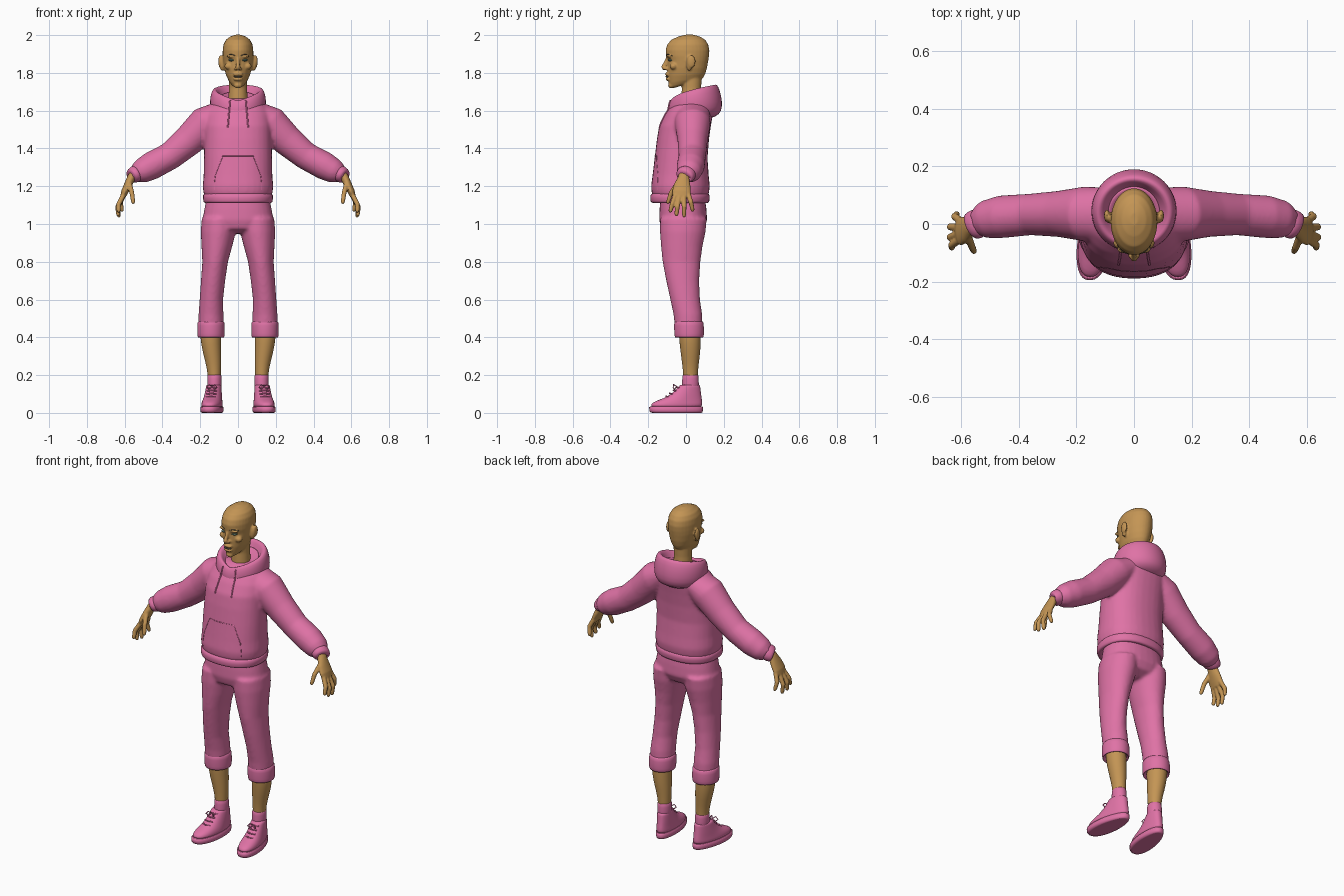
import bpy, bmesh
from math import sin, cos, pi, copysign
from mathutils import Vector

N = 32


def material(name, rgb):
    m = bpy.data.materials.new(name)
    m.diffuse_color = (*rgb, 1)
    return m


PINK = material("pink_cloth", (0.74, 0.17, 0.38))
SKIN = material("skin", (0.55, 0.30, 0.09))
DARK = material("dark_detail", (0.10, 0.08, 0.05))
EYE = material("eye_green", (0.12, 0.22, 0.17))


# ---- ring stacks: every soft part is a stack of closed rings ----
def ring(zf, zb, yf, yb, rx, cx=0, p=2.0, v=1.0, shear=0, taper=0):
    """Flat oval from yf to yb; height goes from zf in front to zb at the back."""
    pts = []
    for i in range(N):
        a = 2 * pi * i / N
        c = copysign(abs(cos(a)) ** (2 / p), cos(a))
        s = copysign(abs(sin(a)) ** (2 / p), sin(a))
        y = (yf + yb) / 2 + s * (yb - yf) / 2
        x = cx + c * rx * (1 - taper * max(s, 0)) - shear * y
        pts.append(Vector((x, y, zf + (zb - zf) * ((1 + s) / 2) ** v)))
    return pts


def stack(rows, **kw):
    """Rows of (z, yf, yb, rx)."""
    return [ring(z, z, yf, yb, rx, **kw) for z, yf, yb, rx in rows]


def leg_stack(rows, **kw):
    """Rows of (z, cx, yf, yb, rx)."""
    return [ring(z, z, yf, yb, rx, cx=cx, **kw) for z, cx, yf, yb, rx in rows]


def tube(path):
    """Path of (point, radius across y, other radius)."""
    P = [Vector(q[0]) for q in path]
    out = []
    for i, (_, a, b) in enumerate(path):
        d = (P[min(i + 1, len(P) - 1)] - P[max(i - 1, 0)]).normalized()
        side = Vector((0, 1, 0)) - d * d.y
        side.normalize()
        up = d.cross(side)
        out.append([P[i] + side * a * cos(2 * pi * k / N) + up * b * sin(2 * pi * k / N) for k in range(N)])
    return out


def ball(x, y, z, rx, ry, rz):
    out = []
    for i in range(1, 12):
        t = pi * i / 12
        zz, s = z - rz * cos(t), sin(t)
        out.append(ring(zz, zz, y - ry * s, y + ry * s, rx * s, cx=x))
    return out


def build(name, parts, mat, mirror=False, voxel=0, smooth=0, subsurf=0):
    bm = bmesh.new()
    for rings in parts:
        vs = [[bm.verts.new(p) for p in r] for r in rings]
        for r0, r1 in zip(vs, vs[1:]):
            for k in range(N):
                j = (k + 1) % N
                bm.faces.new((r0[k], r0[j], r1[j], r1[k])).smooth = True
        bm.faces.new(vs[0])
        bm.faces.new(vs[-1])
    bmesh.ops.recalc_face_normals(bm, faces=bm.faces)
    me = bpy.data.meshes.new(name)
    bm.to_mesh(me)
    bm.free()
    me.materials.append(mat)
    ob = bpy.data.objects.new(name, me)
    bpy.context.collection.objects.link(ob)
    if mirror:
        ob.modifiers.new("mirror", 'MIRROR').use_mirror_merge = False
    if voxel:
        m = ob.modifiers.new("blend", 'REMESH')
        m.mode, m.voxel_size, m.use_smooth_shade = 'VOXEL', voxel, True
    if smooth:
        m = ob.modifiers.new("soften", 'SMOOTH')
        m.factor, m.iterations = 0.5, smooth
    if subsurf:
        m = ob.modifiers.new("round", 'SUBSURF')
        m.levels = m.render_levels = subsurf
    return ob


def cord(name, pts, radius, mat):
    cu = bpy.data.curves.new(name, 'CURVE')
    cu.dimensions, cu.bevel_depth, cu.bevel_resolution = '3D', radius, 2
    sp = cu.splines.new('POLY')
    sp.points.add(len(pts) - 1)
    for q, p in zip(sp.points, pts):
        q.co = (*p, 1)
    cu.materials.append(mat)
    cu.use_fill_caps = True
    bpy.context.collection.objects.link(bpy.data.objects.new(name, cu))


# ---- hoodie: body and sleeves blended together ----
body = stack([(1.13, -.165, .11, .172), (1.165, -.182, .122, .183), (1.20, -.185, .126, .187),
              (1.26, -.177, .12, .182), (1.35, -.166, .114, .18), (1.45, -.154, .122, .178),
              (1.52, -.142, .132, .178), (1.58, -.113, .142, .172), (1.62, -.085, .143, .155),
              (1.65, -.06, .13, .125), (1.665, -.03, .10, .07)], p=2.3)
sleeve = tube([((.07, .035, 1.60), .09, .06), ((.17, .035, 1.535), .095, .092), ((.26, .035, 1.443), .08, .083),
               ((.36, .033, 1.36), .072, .073), ((.46, .025, 1.307), .074, .074),
               ((.515, .015, 1.277), .066, .064), ((.545, .005, 1.262), .048, .045)])
sleeve_mirrored = [[Vector((-p.x, p.y, p.z)) for p in r] for r in sleeve]
hoodie = build("hoodie_body", [body, sleeve, sleeve_mirrored], PINK, voxel=.009, smooth=6)
build("hoodie_hem", [stack([(1.125, -.15, .09, .15), (1.11, -.165, .105, .165), (1.112, -.184, .12, .18),
                            (1.12, -.19, .125, .185), (1.155, -.19, .127, .187), (1.168, -.18, .12, .182)],
                           p=2.3)], PINK, subsurf=1)
build("sleeve_cuff", [tube([((.53, .005, 1.272), .046, .042), ((.54, .002, 1.267), .053, .046),
                            ((.56, -.004, 1.255), .05, .042), ((.572, -.008, 1.247), .042, .034),
                            ((.565, -.008, 1.252), .03, .024)])], PINK, mirror=True, subsurf=1)

# ---- hood resting round the neck ----
hood_rows = [(1.61, 1.65, -.03, .10, .06), (1.635, 1.685, -.055, .13, .09), (1.648, 1.728, -.068, .142, .108),
             (1.655, 1.742, -.078, .157, .125), (1.64, 1.73, -.09, .172, .14), (1.61, 1.68, -.10, .188, .15),
             (1.57, 1.62, -.10, .194, .148), (1.545, 1.58, -.085, .18, .13), (1.53, 1.555, -.05, .13, .09)]
hood = build("hood", [[ring(*r, v=.5) for r in hood_rows]], PINK, subsurf=1)
build("hood_lining_fold", [[ring(*r, v=.5) for r in
      [(1.60, 1.69, -.04, .115, .075), (1.62, 1.705, -.05, .125, .085), (1.628, 1.695, -.056, .134, .094),
       (1.60, 1.66, -.05, .125, .085)]]], PINK, subsurf=1)

# ---- trousers with turned-up cuffs ----
hips = stack([(1.14, -.135, .10, .165), (1.08, -.14, .108, .178), (1.02, -.142, .112, .188),
              (.975, -.13, .09, .16), (.95, -.08, .04, .09)], p=2.3)
legs = [leg_stack([(1.03, s * .10, -.137, .11, .092), (.96, s * .104, -.138, .104, .093),
                   (.88, s * .112, -.132, .087, .081), (.80, s * .121, -.124, .076, .068),
                   (.70, s * .132, -.105, .07, .064), (.60, s * .141, -.083, .074, .062),
                   (.52, s * .143, -.066, .086, .066), (.45, s * .143, -.058, .088, .066)]) for s in (1, -1)]
build("trousers", [hips] + legs, PINK, voxel=.009, smooth=5)
build("trouser_cuff", [leg_stack([(.488, .143, -.055, .083, .064), (.484, .143, -.064, .093, .072),
                                  (.44, .143, -.063, .096, .073), (.402, .143, -.061, .095, .072),
                                  (.396, .143, -.055, .088, .067), (.42, .143, -.048, .08, .06)])],
      PINK, mirror=True, subsurf=1)

# ---- bare lower legs, socks, shoes ----
build("lower_leg", [leg_stack([(.46, .145, -.04, .08, .056), (.40, .145, -.037, .078, .055),
                               (.33, .139, -.03, .077, .05), (.26, .129, -.02, .067, .041),
                               (.20, .125, -.014, .062, .034), (.14, .125, -.014, .062, .034)])],
      SKIN, mirror=True, subsurf=1)
build("sock", [leg_stack([(.203, .125, -.012, .06, .032), (.204, .125, -.019, .066, .038),
                          (.16, .125, -.021, .068, .038), (.10, .125, -.025, .07, .038)])],
      PINK, mirror=True, subsurf=1)
shoe = dict(cx=.13, p=2.4, shear=.12, taper=.22)
build("shoe_sole", [stack([(0, -.175, .078, .049), (.002, -.188, .086, .056), (.012, -.194, .089, .059),
                           (.03, -.195, .09, .059), (.034, -.188, .085, .055)], **shoe)], PINK, mirror=True)
build("shoe_upper", [stack([(.025, -.19, .086, .055), (.045, -.187, .087, .055), (.062, -.165, .086, .052),
                            (.078, -.115, .083, .048), (.10, -.078, .08, .045), (.125, -.052, .077, .042),
                            (.145, -.036, .075, .04), (.15, -.028, .068, .036)], **shoe)],
      PINK, mirror=True, subsurf=1)
for s in (1, -1):
    for i in range(4):
        y, z = -.105 + .019 * i, .088 + .016 * i
        x = .13 - .12 * y
        cord("shoe_lace", [(s * (x + dx), y + abs(dx) * .5, z - abs(dx) * .15) for dx in (-.026, -.012, 0, .012, .026)],
             .004, PINK)
    for d in (-1, 1):
        cord("lace_bow", [(s * (.138 + d * k), y, z) for k, y, z in
                          [(0, -.05, .14), (.014, -.066, .15), (.026, -.068, .135), (.016, -.06, .125), (0, -.05, .138)]],
             .003, PINK)

# ---- hands ----
palm = tube([((.545, -.005, 1.275), .03, .023), ((.565, -.012, 1.245), .03, .022), ((.583, -.02, 1.205), .044, .021),
             ((.60, -.024, 1.17), .05, .019), ((.61, -.024, 1.143), .046, .014)])
fingers = [[(.605, -.055, 1.155), (.632, -.073, 1.105), (.632, -.084, 1.065)],
           [(.608, -.035, 1.15), (.638, -.046, 1.09), (.634, -.051, 1.045)],
           [(.608, -.012, 1.15), (.637, -.01, 1.09), (.63, -.01, 1.04)],
           [(.602, .012, 1.16), (.622, .026, 1.115), (.613, .036, 1.07)],
           [(.576, -.04, 1.22), (.562, -.079, 1.165), (.554, -.096, 1.112)]]
digits = []
for b, m, t in fingers:
    b, m, t = Vector(b), Vector(m), Vector(t)
    digits.append(tube([(b, .013, .013), (m, .0125, .0125), (t.lerp(m, .25), .011, .011),
                        (t, .009, .009), (t + (t - m) * .1, .004, .004)]))
build("hand", [palm] + digits, SKIN, mirror=True, voxel=.0045, smooth=2)

# ---- head, neck and face ----
skull = [ring(*r) for r in [
    (1.718, 1.75, -.07, .03, .02), (1.724, 1.76, -.085, .07, .036), (1.745, 1.775, -.092, .092, .05),
    (1.785, 1.795, -.098, .102, .064), (1.825, 1.825, -.099, .111, .073), (1.865, 1.865, -.097, .118, .079),
    (1.89, 1.89, -.106, .122, .081), (1.92, 1.92, -.108, .124, .081), (1.95, 1.95, -.099, .118, .077),
    (1.975, 1.975, -.078, .102, .064), (1.992, 1.992, -.042, .075, .042), (2.002, 2.002, -.005, .04, .014)]]
neck = stack([(1.60, -.03, .09, .06), (1.66, -.025, .082, .051), (1.72, -.022, .08, .048), (1.80, -.03, .085, .05)])
nose = tube([((0, -.096, 1.885), .008, .009), ((0, -.108, 1.855), .01, .009), ((0, -.121, 1.83), .011, .012),
             ((0, -.116, 1.816), .007, .01)])
face = [skull, neck, nose, ball(0, -.098, 1.793, .028, .013, .009), ball(0, -.095, 1.767, .025, .013, .009),
        ball(0, -.078, 1.734, .022, .017, .016)]
for s in (1, -1):
    face += [ball(s * .013, -.106, 1.822, .009, .012, .008),      # nostrils
             ball(s * .05, -.066, 1.835, .022, .02, .018),        # cheekbones
             ball(s * .034, -.088, 1.887, .026, .014, .008),      # brow ridge
             ball(s * .084, .018, 1.85, .014, .016, .04),         # ears
             ball(s * .094, .028, 1.86, .010, .022, .034)]
head = build("head", face, SKIN, voxel=.0055, smooth=2)
build("eye", [ball(.033, -.081, 1.868, .017, .015, .007)], EYE, mirror=True)
build("mouth", [ball(0, -.098, 1.780, .024, .011, .005)], DARK)

# ---- fine lines laid on the surface ----
bpy.context.view_layer.update()
dg = bpy.context.evaluated_depsgraph_get()


def front(objs, x, z, lift=.001):
    hits = [o.evaluated_get(dg).ray_cast(Vector((x, -1, z)), Vector((0, 1, 0))) for o in objs]
    ys = [h[1].y for h in hits if h[0]]
    return (x, min(ys, default=-.1) - lift, z)


for s in (1, -1):
    cord("eyebrow", [front([head], s * x, z) for x, z in [(.016, 1.892), (.03, 1.897), (.045, 1.897), (.058, 1.889)]],
         .0018, DARK)
    cord("drawstring", [front([hoodie, hood], s * (.042 + .012 * k / 8), 1.655 - .018 * k, .002) for k in range(9)],
         .004, PINK)
    cord("pocket_seam", [front([hoodie], s * x, z, 0) for x, z in
                         [(0, 1.36), (.04, 1.36), (.08, 1.36), (.10, 1.31), (.12, 1.26), (.125, 1.22), (.125, 1.18)]],
         .002, PINK)
